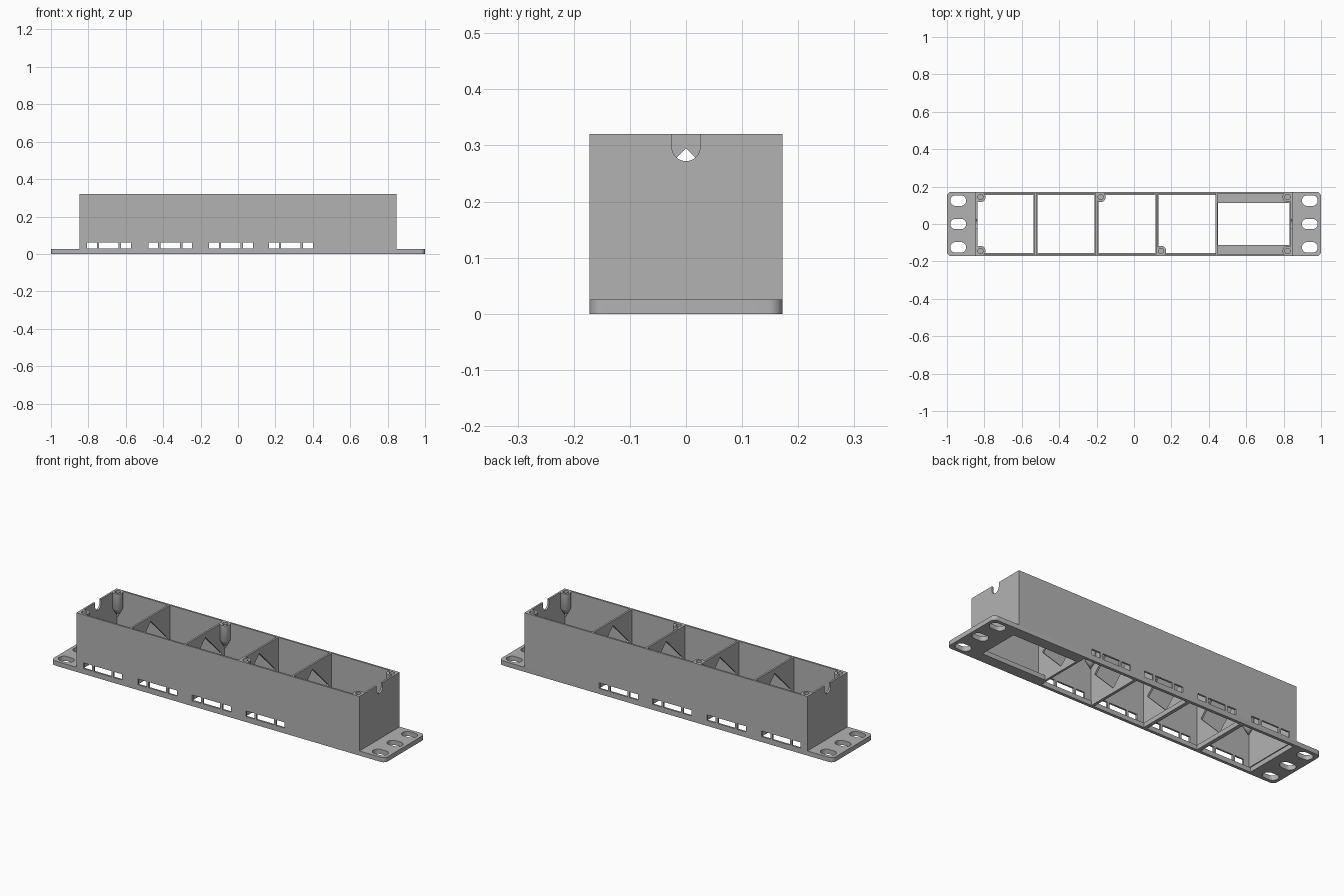
import bpy
import bmesh
from math import cos, sin, pi

old = bpy.data.objects.get("Cube")
if old:
    bpy.data.objects.remove(old)

grey = bpy.data.materials.new("mid_grey")
grey.use_nodes = True
grey.diffuse_color = (0.45, 0.45, 0.45, 1)
grey.node_tree.nodes["Principled BSDF"].inputs["Base Color"].default_value = grey.diffuse_color

HALF_Y, TOP, PLATE, WALL = 0.172, 0.32, 0.025, 0.01
END = 0.848


def prism(name, outline, lo, hi, axis="z"):
    """Extrude a 2D outline along z, or a (y, z) outline along x."""
    def place(a, b, c):
        return (a, b, c) if axis == "z" else (c, a, b)
    bm = bmesh.new()
    face = bm.faces.new([bm.verts.new(place(a, b, lo)) for a, b in outline])
    moved = bmesh.ops.extrude_face_region(bm, geom=[face])["geom"]
    shift = place(0, 0, hi - lo)
    bmesh.ops.translate(bm, vec=shift, verts=[v for v in moved if isinstance(v, bmesh.types.BMVert)])
    bmesh.ops.recalc_face_normals(bm, faces=bm.faces)
    mesh = bpy.data.meshes.new(name)
    bm.to_mesh(mesh)
    bm.free()
    mesh.materials.append(grey)
    obj = bpy.data.objects.new(name, mesh)
    bpy.context.collection.objects.link(obj)
    return obj


def rect(x0, x1, y0, y1):
    return [(x0, y0), (x1, y0), (x1, y1), (x0, y1)]


def rounded(cx, cy, hx, hy, r, steps=8):
    """Rectangle with rounded corners; half sizes hx, hy."""
    points = []
    for k, (sx, sy) in enumerate([(1, 1), (-1, 1), (-1, -1), (1, -1)]):
        for i in range(steps + 1):
            a = (k + i / steps) * pi / 2
            points.append((cx + sx * (hx - r) + r * cos(a), cy + sy * (hy - r) + r * sin(a)))
    return points


def circle(cx, cy, r, n=32):
    return [(cx + r * cos(2 * pi * i / n), cy + r * sin(2 * pi * i / n)) for i in range(n)]


def cut(obj, cutters):
    """Subtract each cutter, then discard it."""
    bpy.context.view_layer.objects.active = obj
    for cutter in cutters:
        mod = obj.modifiers.new("cut", "BOOLEAN")
        mod.operation, mod.solver, mod.object = "DIFFERENCE", "EXACT", cutter
        bpy.ops.object.modifier_apply(modifier=mod.name)
        bpy.data.objects.remove(cutter)


def smooth(obj):
    bpy.ops.object.select_all(action="DESELECT")
    obj.select_set(True)
    bpy.context.view_layer.objects.active = obj
    bpy.ops.object.shade_smooth_by_angle(angle=0.6)


bay_centres = [-0.69, -0.363, -0.038, 0.283]
dividers = [-0.527, -0.2, 0.123, 0.442]

# Mounting plate with bay windows and oblong screw slots
plate = prism("mounting_plate", rounded(0, 0, 1, HALF_Y, 0.025), 0, PLATE)
holes = [prism("cutter", rect(c - 0.153, c + 0.153, -0.156, 0.156), -0.1, 0.1) for c in bay_centres]
holes.append(prism("cutter", rect(0.448, 0.832, -0.113, 0.113), -0.1, 0.1))
for side in (-1, 1):
    for y in (-0.125, 0, 0.125):
        holes.append(prism("cutter", rounded(side * 0.94, y, 0.042, 0.028, 0.027), -0.1, 0.1))
cut(plate, holes)
smooth(plate)

# Open-topped shell with port slots front and back, and a cable notch in each end
shell = prism("outer_shell", rect(-END, END, -HALF_Y, HALF_Y), PLATE, TOP)
holes = [prism("cutter", rect(WALL - END, END - WALL, WALL - HALF_Y, HALF_Y - WALL), -0.1, 0.5)]
for c in bay_centres:
    for offset, half in ((-0.09, 0.026), (0, 0.052), (0.091, 0.026)):
        x = c + offset
        holes.append(prism("cutter", rect(x - half, x + half, -0.3, 0.3), 0.029, 0.06))
notch = [(0.025, 0.4), (-0.025, 0.4)]
notch += [(0.025 * cos(pi + pi * i / 16), 0.297 + 0.025 * sin(pi + pi * i / 16)) for i in range(17)]
holes.append(prism("cutter", notch, -1, 1, "x"))
cut(shell, holes)
smooth(shell)

# Dividers, each with a diamond opening
for i, x in enumerate(dividers):
    inner = HALF_Y - WALL
    wall = prism(f"divider_{i + 1}", rect(-inner, inner, PLATE, TOP), x - 0.005, x + 0.005, "x")
    r, mid = 0.135, 0.16
    diamond = [(r, mid), (0, mid + r), (-r, mid), (0, mid - r)]
    cut(wall, [prism("cutter", diamond, x - 0.1, x + 0.1, "x")])

# Screw bosses with tapered undersides and blind holes
bosses = [(sx * 0.821, sy * 0.144) for sx in (-1, 1) for sy in (-1, 1)]
bosses += [(-0.178, 0.144), (0.145, -0.144)]
for i, (x, y) in enumerate(bosses):
    boss = prism(f"screw_boss_{i + 1}", circle(x, y, 0.027), 0.235, TOP)
    bm = bmesh.new()
    bm.from_mesh(boss.data)
    bottom = min(bm.faces, key=lambda f: f.calc_center_median().z)
    tip = bmesh.ops.poke(bm, faces=[bottom])["verts"][0]
    tip.co.z = 0.185
    bm.to_mesh(boss.data)
    bm.free()
    cut(boss, [prism("cutter", circle(x, y, 0.014, 24), 0.25, 0.4)])
    smooth(boss)
